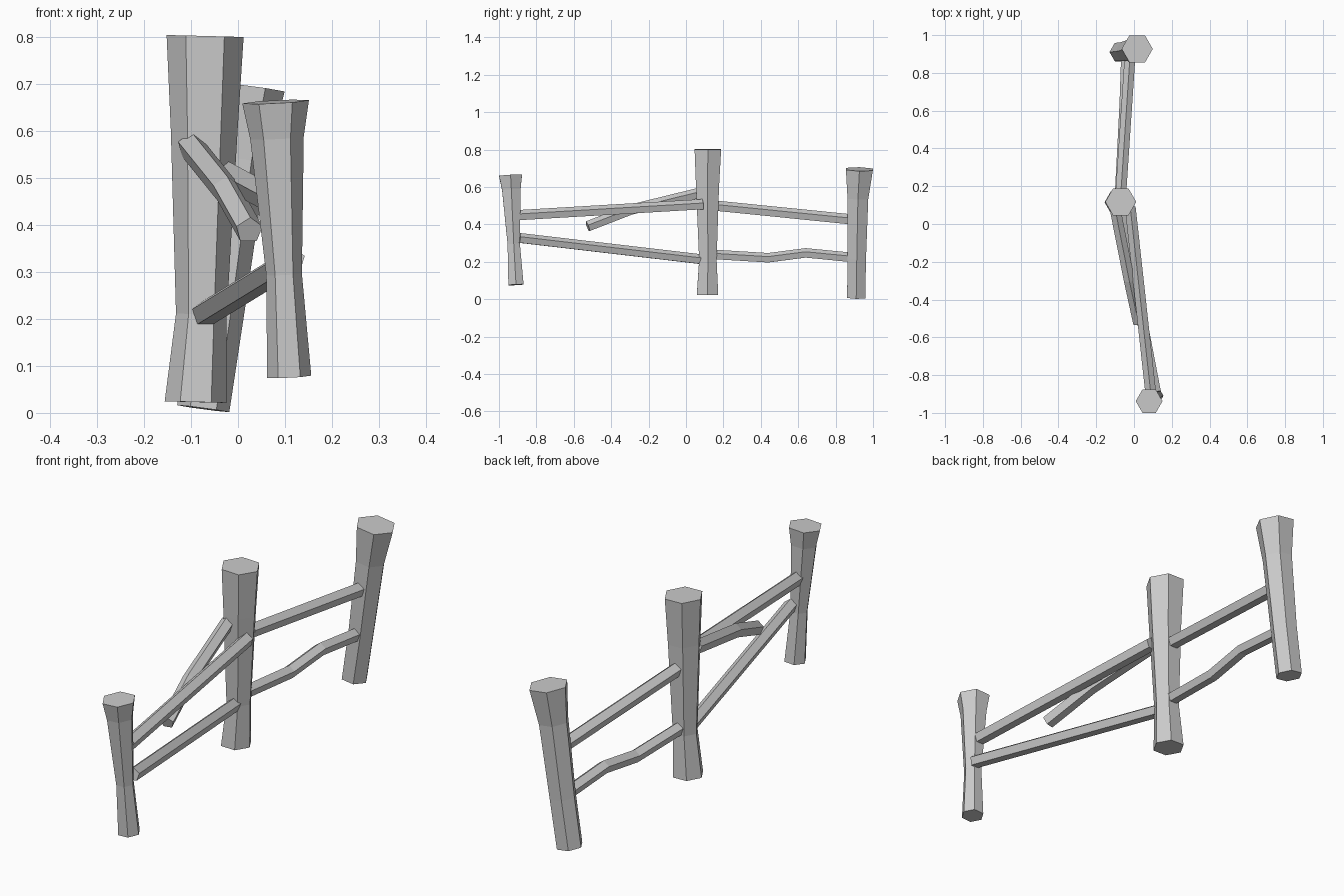
import bpy, bmesh, math
from mathutils import Vector

if "Cube" in bpy.data.objects:
    bpy.data.objects.remove(bpy.data.objects["Cube"])


def loft(name, rings):
    """Skin a list of equal-length point rings and cap both ends."""
    bm = bmesh.new()
    rows = [[bm.verts.new(p) for p in ring] for ring in rings]
    n = len(rows[0])
    for a, b in zip(rows, rows[1:]):
        for i in range(n):
            j = (i + 1) % n
            bm.faces.new((a[i], a[j], b[j], b[i]))
    bm.faces.new(rows[0][::-1])
    bm.faces.new(rows[-1])
    bmesh.ops.recalc_face_normals(bm, faces=bm.faces[:])
    mesh = bpy.data.meshes.new(name)
    bm.to_mesh(mesh)
    bm.free()
    obj = bpy.data.objects.new(name, mesh)
    bpy.context.collection.objects.link(obj)
    return obj


def ring(centre, u, v, r, sides, start):
    steps = [start + i * math.tau / sides for i in range(sides)]
    return [centre + r * (math.cos(a) * u + math.sin(a) * v) for a in steps]


def post(name, sections):
    """Leaning hexagonal post; sections are (x, y, z, radius), bottom to top."""
    pts = [Vector(s[:3]) for s in sections]
    axis = (pts[-1] - pts[0]).normalized()
    u = Vector((0, 1, 0)).cross(axis).normalized()
    v = axis.cross(u)
    loft(name, [ring(p, u, v, s[3], 6, 0) for p, s in zip(pts, sections)])


def rail(name, path, r):
    """Five-sided bar with its ridge up, following a path."""
    pts = [Vector(p) for p in path]
    rings = []
    for i, p in enumerate(pts):
        t = (pts[min(i + 1, len(pts) - 1)] - pts[max(i - 1, 0)]).normalized()
        side = t.cross(Vector((0, 0, 1))).normalized()
        rings.append(ring(p, side, side.cross(t), r, 5, math.pi / 2))
    loft(name, rings)


# Posts
post("front_post", [(0.109, -0.909, 0.077, 0.047), (0.098, -0.921, 0.295, 0.038),
                    (0.083, -0.934, 0.585, 0.057), (0.08, -0.938, 0.662, 0.071)])
post("middle_post", [(-0.09, 0.115, 0.023, 0.066), (-0.078, 0.117, 0.21, 0.054),
                     (-0.072, 0.115, 0.60, 0.071), (-0.07, 0.117, 0.802, 0.082)])
post("back_post", [(-0.074, 0.91, 0.009, 0.056), (-0.043, 0.913, 0.22, 0.057),
                   (-0.003, 0.919, 0.54, 0.064), (0.017, 0.927, 0.695, 0.083)])

# Front span rails
rail("front_upper_rail", [(0.088, -0.89, 0.447), (-0.02, 0.09, 0.505)], 0.03)
rail("front_lower_rail", [(0.115, -0.89, 0.325), (-0.07, 0.075, 0.212)], 0.029)

# Back span rails
rail("back_upper_rail", [(-0.07, 0.16, 0.497), (-0.022, 0.875, 0.425)], 0.03)
rail("back_lower_rail", [(-0.075, 0.16, 0.236), (-0.06, 0.44, 0.219),
                         (-0.05, 0.64, 0.245), (-0.042, 0.875, 0.222)], 0.028)

# Broken rail hanging off the middle post
rail("broken_rail", [(-0.1, 0.08, 0.568), (-0.025, -0.30, 0.475),
                     (0.024, -0.525, 0.388)], 0.03)
